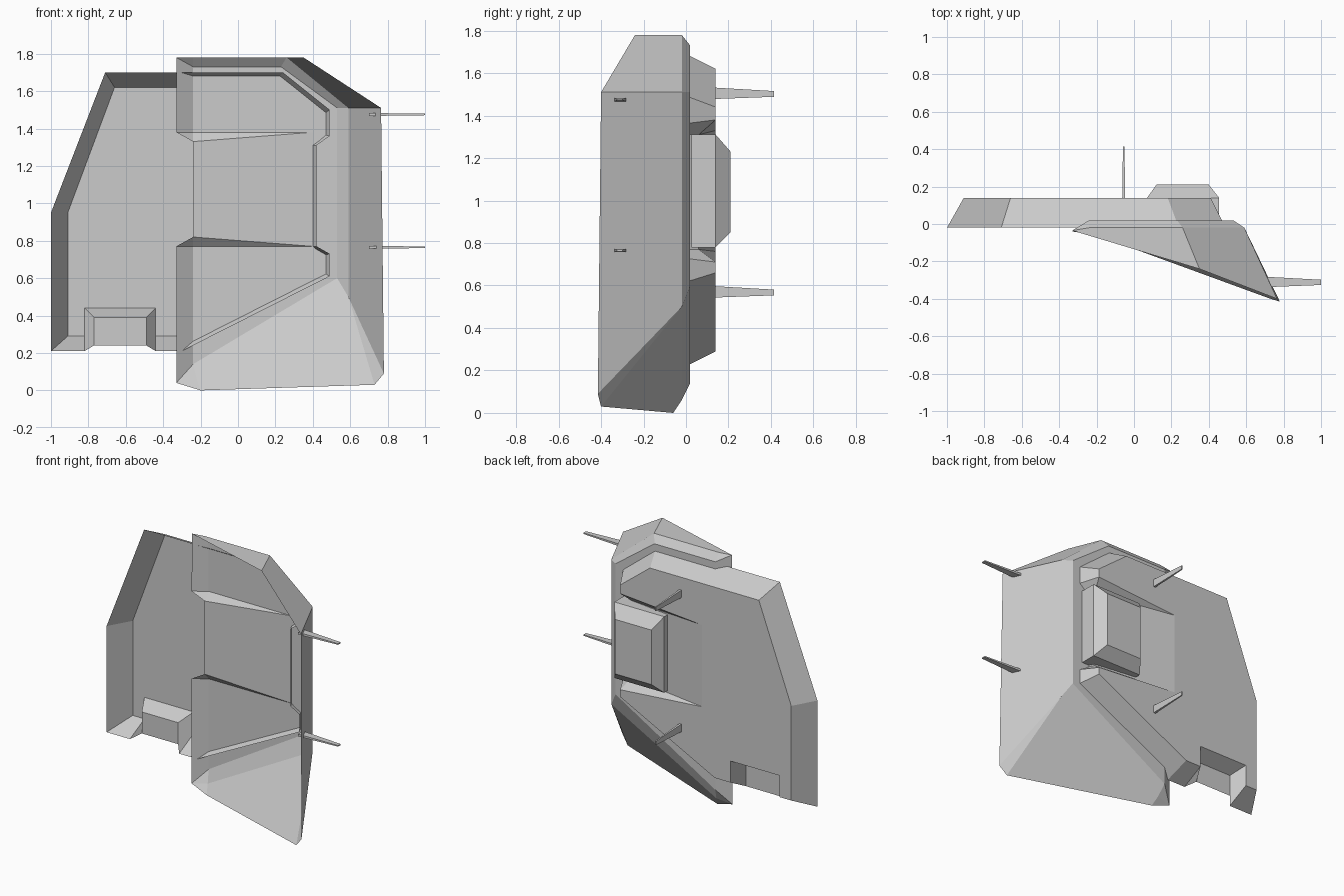
import bpy, bmesh
from mathutils import Vector

if "Cube" in bpy.data.objects:
    bpy.data.objects.remove(bpy.data.objects["Cube"])


def add_mesh(name, rings):
    """Build a sheet or solid from faces given as lists of (x, y, z) corners."""
    bm = bmesh.new()
    for face in rings:
        bm.faces.new([bm.verts.new(p) for p in face])
    bmesh.ops.remove_doubles(bm, verts=bm.verts, dist=0.0005)
    bmesh.ops.recalc_face_normals(bm, faces=bm.faces)
    # the big rear faces must look towards +y
    bm.normal_update()
    if max(bm.faces, key=lambda f: f.calc_area()).normal.y < 0:
        bmesh.ops.reverse_faces(bm, faces=bm.faces)
    me = bpy.data.meshes.new(name)
    bm.to_mesh(me)
    bm.free()
    ob = bpy.data.objects.new(name, me)
    bpy.context.collection.objects.link(ob)
    return ob


def at(y, pts):
    return [(x, y, z) for x, z in pts]


def strip(a, b):
    """Quads joining two matching rows of points."""
    return [[a[i], a[i + 1], b[i + 1], b[i]] for i in range(len(a) - 1)]


# rear plate: hollow bevelled sheet, open to the front
outer = at(-.02, [(-.82, .21), (-1, .21), (-1, .95), (-.71, 1.70), (.24, 1.70),
                  (.49, 1.50), (.49, 1.36), (.42, 1.31), (.42, .77),
                  (.49, .73), (.49, .61), (-.30, .21), (-.44, .21)])
inner = at(.14, [(-.82, .29), (-.91, .29), (-.91, .95), (-.66, 1.62), (.18, 1.62),
                 (.41, 1.44), (.41, 1.38), (.38, 1.31), (.38, .77),
                 (.41, .71), (.41, .66), (-.32, .29), (-.44, .29)])
for i in (7, 8):                       # channel sinks at the right edge
    inner[i] = (inner[i][0], .06, inner[i][2])
ch_top, ch_low = (-.22, .14, 1.33), (-.22, .14, .76)
pk_top = at(.14, [(-.44, .44), (-.82, .44)])
floor = at(.04, [(-.77, .24), (-.77, .39), (-.49, .39), (-.49, .24)])
faces = strip(outer, inner)
faces.append(inner[:7] + [ch_top, ch_low] + inner[9:] + pk_top)
faces += [[inner[6], inner[7], ch_top],
          [inner[7], inner[8], ch_low, ch_top],
          [inner[8], inner[9], ch_low]]
# pocket at the bottom of the plate
faces += [floor,
          [outer[0], inner[0], pk_top[1], floor[1], floor[0]],
          [pk_top[1], pk_top[0], floor[2], floor[1]],
          [pk_top[0], inner[-1], outer[-1], floor[3], floor[2]]]
add_mesh("rear_plate", faces)

# front shell: wraps forward on the right, open along a slanted front
back = at(.02, [(-.24, 1.73), (.23, 1.73), (.53, 1.51), (.53, .60), (-.24, .14)])
mid = at(-.02, [(-.24, 1.78), (.26, 1.78), (.59, 1.51), (.59, .50), (-.22, .06)])
rim = [(-.33, -.035, 1.78), (.35, -.24, 1.78), (.765, -.40, 1.51),
       (.78, -.415, .09), (.73, -.40, .03), (-.20, -.06, 0), (-.33, -.04, .04)]
faces = strip(back, mid) + strip(mid[:4], rim[:4])
faces += [[mid[3], rim[3], rim[4]], [mid[3], rim[4], rim[5], mid[4]],
          [mid[4], rim[5], rim[6]], [mid[4], rim[6], back[4]],
          [back[0], mid[0], rim[0]]]
# left lip with the shallow channel across its middle
up, low = (-.24, .02, 1.38), (-.24, .02, .77)
fl_up, fl_low = (-.24, -.025, 1.33), (-.24, -.025, .82)
end_up, end_low = (.40, .02, 1.38), (.40, .02, .77)
lip_up, lip_low = (-.33, -.04, 1.38), (-.33, -.04, .77)
faces += [[back[0], rim[0], lip_up, up], [back[4], rim[6], lip_low, low],
          [lip_up, fl_up, up], [lip_low, fl_low, low],
          [up, fl_up, end_up], [low, fl_low, end_low],
          [fl_up, fl_low, end_low, end_up],
          back[:4] + [end_low, end_up, up],
          [back[3], back[4], low, end_low]]
add_mesh("front_shell", faces)


def loop(y, x0, x1, z0, z1):
    return at(y, [(x0, z0), (x1, z0), (x1, z1), (x0, z1)])


# bevelled pod sitting in the channel
a, b, c = (loop(.025, .07, .455, .78, 1.31), loop(.14, .07, .455, .78, 1.31),
           loop(.21, .12, .40, .85, 1.23))
add_mesh("pod", strip(a + a[:1], b + b[:1]) + strip(b + b[:1], c + c[:1]) + [a, c])


def spike(name, start, end, wide, thin):
    """Tapered four-sided pin; wide and thin are its half-width directions."""
    ends = []
    for p, k in ((Vector(start), 1), (Vector(end), .5)):
        w, t = Vector(wide) * k, Vector(thin) * k
        ends.append([p + w + t, p - w + t, p - w - t, p + w - t])
    a, b = ends
    add_mesh(name, strip(a + a[:1], b + b[:1]) + [a, b])


# mounting spikes on the back and on the right side
for i, z in enumerate((1.505, .57)):
    spike(f"back_spike_{i}", (-.055, .13, z), (-.055, .415, z - .003),
          (0, 0, .027), (.008, 0, 0))
for i, z in enumerate((1.475, .765)):
    spike(f"side_spike_{i}", (.70, -.31, z), (1.0, -.312, z),
          (0, .028, 0), (0, 0, .008))
